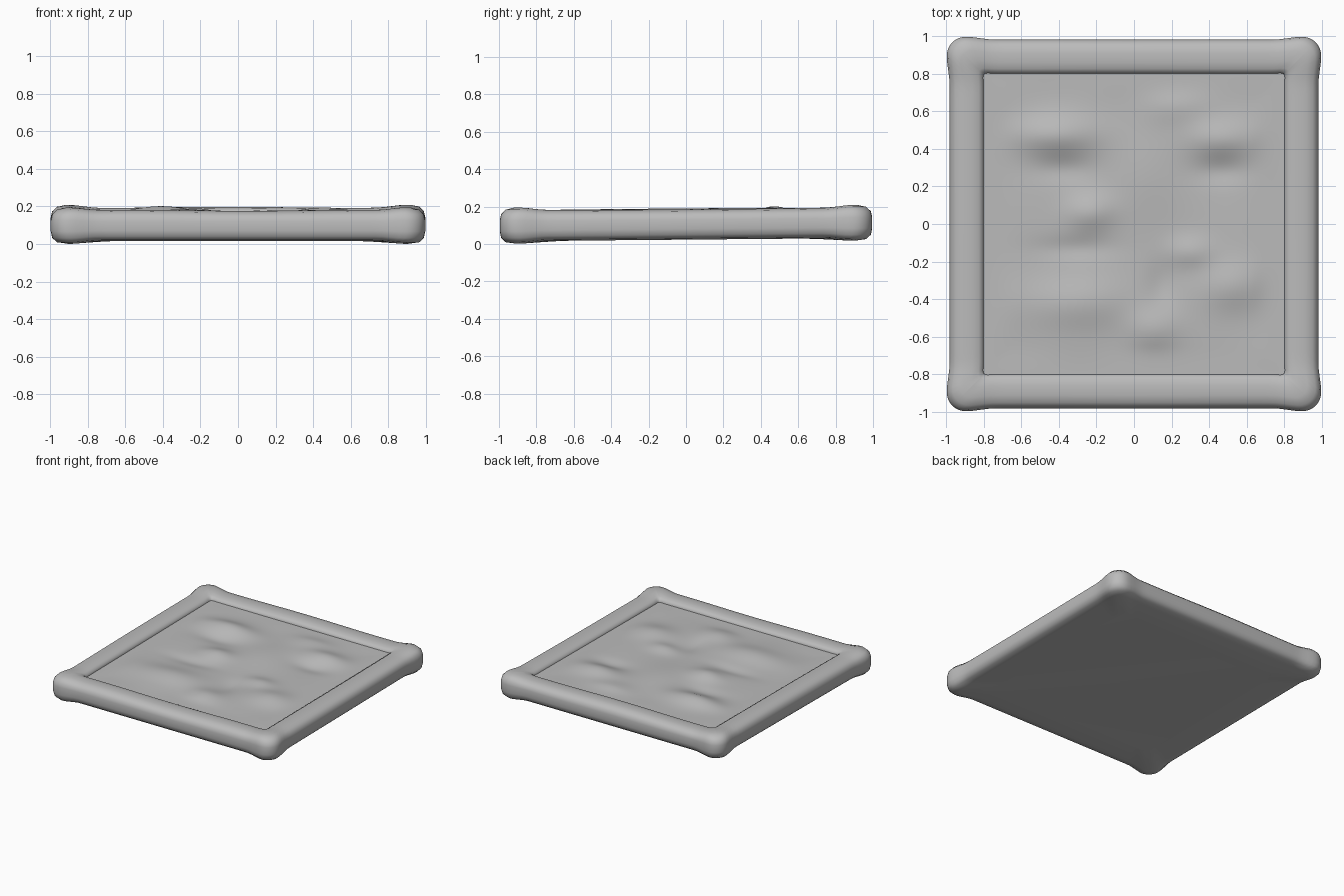
import bpy, bmesh, math
from mathutils import Vector

cube = bpy.data.objects.get("Cube")
if cube:
    bpy.data.objects.remove(cube)

grey = bpy.data.materials.new("plain grey")
grey.use_nodes = True
grey.diffuse_color = (0.5, 0.5, 0.5, 1)
grey.node_tree.nodes["Principled BSDF"].inputs["Base Color"].default_value = (0.5, 0.5, 0.5, 1)

TILT = 0.009


def finish(bm, name, angle):
    bmesh.ops.recalc_face_normals(bm, faces=bm.faces)
    mesh = bpy.data.meshes.new(name)
    bm.to_mesh(mesh)
    bm.free()
    ob = bpy.data.objects.new(name, mesh)
    bpy.context.collection.objects.link(ob)
    mesh.materials.append(grey)
    bpy.ops.object.select_all(action='DESELECT')
    ob.select_set(True)
    bpy.context.view_layer.objects.active = ob
    bpy.ops.object.shade_smooth_by_angle(angle=math.radians(angle))
    return ob


def smoothstep(a, b, t):
    t = min(max((t - a) / (b - a), 0), 1)
    return t * t * (3 - 2 * t)


def rounded_square(half, radius, steps=48):
    """Points around a square whose corners have the given radius."""
    core = half - radius
    points = []
    for side in range(4):
        for i in range(steps):
            t = math.sin((2 * i / steps - 1) * math.pi / 2)  # denser at corners
            p = Vector((t * half, -half))
            q = Vector((max(-core, min(core, p.x)), -core))
            d = p - q
            if d.length > radius:
                d = d.normalized() * radius
            p = q + d
            for _ in range(side):
                p = Vector((-p.y, p.x))
            points.append(p)
    return points


def swell(p, z):
    """Puffs out the four corner knobs and tips the tray slightly."""
    k = smoothstep(0.74, 0.88, min(abs(p.x), abs(p.y)))
    wave = 0.003 * math.sin(5 * p.x + 2 * p.y)
    x = p.x * (1 + 0.016 * k)
    y = p.y * (1 + 0.016 * k)
    z += k * 0.17 * (z - 0.105) + TILT * p.y + wave * smoothstep(0.1, 0.2, z)
    return (x, y, z)


# Tray frame: rounded rim section as (half width, corner radius, height)
rim = [(0.72, 0.02, 0.023), (0.90, 0.06, 0.023), (0.95, 0.09, 0.030),
       (0.973, 0.1, 0.050), (0.980, 0.1, 0.08), (0.980, 0.1, 0.13),
       (0.973, 0.1, 0.157), (0.95, 0.09, 0.178), (0.91, 0.07, 0.187),
       (0.86, 0.05, 0.187), (0.825, 0.04, 0.181), (0.806, 0.03, 0.170),
       (0.800, 0.025, 0.155), (0.800, 0.025, 0.10)]
bm = bmesh.new()
loops = [[bm.verts.new(swell(p, z)) for p in rounded_square(h, r)] for h, r, z in rim]
for a, b in zip(loops, loops[1:]):
    n = len(a)
    for i in range(n):
        j = (i + 1) % n
        bm.faces.new((a[i], a[j], b[j], b[i]))
bm.faces.new(loops[0])
finish(bm, "tray_frame", 50)

# Uneven filling: soft mounds and hollows as (x, y, width x, width y, height)
mounds = [(-0.42, 0.47, 0.22, 0.10, 0.040), (0.46, 0.45, 0.18, 0.10, 0.036),
          (-0.38, 0.29, 0.16, 0.07, -0.014), (0.46, 0.28, 0.14, 0.07, -0.014),
          (-0.23, 0.06, 0.13, 0.10, 0.036), (-0.32, -0.13, 0.20, 0.06, -0.012),
          (-0.30, -0.42, 0.28, 0.14, 0.034), (0.10, -0.56, 0.14, 0.11, 0.028),
          (0.30, -0.15, 0.12, 0.08, 0.022), (0.52, -0.33, 0.17, 0.13, 0.032),
          (0.22, 0.62, 0.16, 0.10, 0.014), (0.02, 0.25, 0.18, 0.25, 0.012),
          (0.15, -0.32, 0.08, 0.12, -0.014)]


def filling_height(x, y):
    bumps = sum(h * math.exp(-((x - cx) / wx) ** 2 - ((y - cy) / wy) ** 2)
                for cx, cy, wx, wy, h in mounds)
    bumps += 0.003 * math.sin(9 * x + 3 * y) * math.sin(8 * y - 2 * x)
    edge = 1 - smoothstep(0.62, 0.8, max(abs(x), abs(y)))
    return 0.155 + TILT * y + bumps * edge


bm = bmesh.new()
bmesh.ops.create_grid(bm, x_segments=90, y_segments=90, size=0.803)
for v in bm.verts:
    v.co.z = filling_height(v.co.x, v.co.y)
finish(bm, "uneven_filling", 60)
